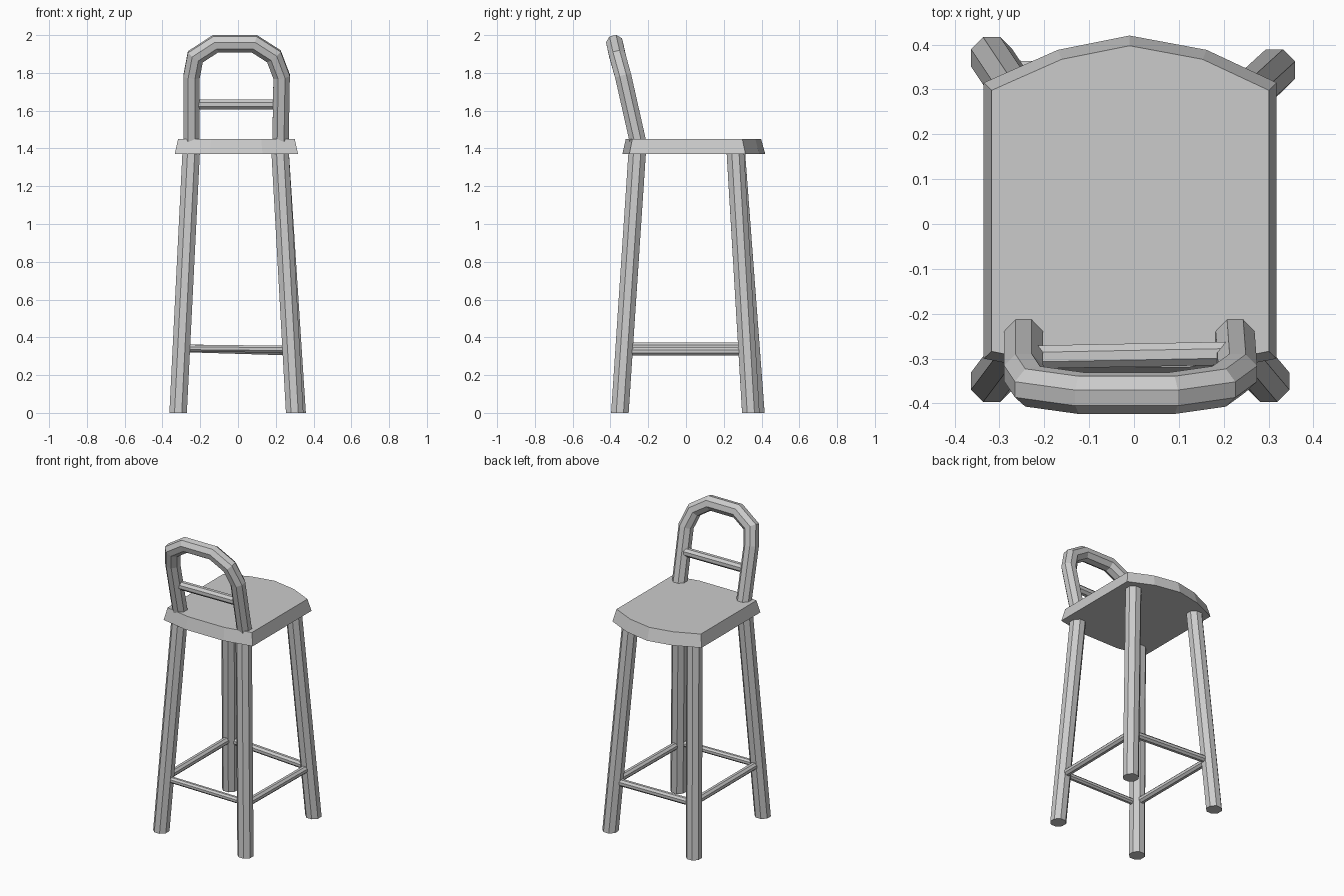
import bpy, bmesh, math
from mathutils import Vector

if "Cube" in bpy.data.objects:
    bpy.data.objects.remove(bpy.data.objects["Cube"])


def finish(name, bm):
    bmesh.ops.recalc_face_normals(bm, faces=bm.faces)
    me = bpy.data.meshes.new(name)
    bm.to_mesh(me)
    bm.free()
    ob = bpy.data.objects.new(name, me)
    bpy.context.collection.objects.link(ob)
    return ob


def loft(name, rings):
    bm = bmesh.new()
    vs = [[bm.verts.new(p) for p in r] for r in rings]
    n = len(vs[0])
    for a, b in zip(vs, vs[1:]):
        for i in range(n):
            j = (i + 1) % n
            bm.faces.new((a[i], a[j], b[j], b[i]))
    bm.faces.new(vs[0][::-1])
    bm.faces.new(vs[-1])
    return finish(name, bm)


def tube(name, path, radius, sides=8, flat_ends=False):
    """Mitred tube along a path; flat_ends cuts both ends horizontally."""
    pts = [Vector(p) for p in path]
    dirs = [(b - a).normalized() for a, b in zip(pts, pts[1:])]
    d = dirs[0]
    up = Vector((0, 1, 0)) if abs(d.z) > 0.7 else Vector((0, 0, 1))
    u = d.cross(up).normalized()
    v = d.cross(u)
    angles = [2 * math.pi * (i + 0.5) / sides for i in range(sides)]
    ring = [pts[0] + radius * (math.cos(a) * u + math.sin(a) * v) for a in angles]
    rings = []
    for k, p in enumerate(pts):
        seg = dirs[max(k - 1, 0)]
        n = seg + dirs[min(k, len(dirs) - 1)]
        if flat_ends and k in (0, len(pts) - 1):
            n = Vector((0, 0, 1))
        # slide the previous ring along the segment onto the mitre plane
        ring = [q + seg * ((p - q).dot(n) / seg.dot(n)) for q in ring]
        rings.append(ring)
    return loft(name, rings)


# Seat: bowed front and back edges, tapering towards the top
outline = [(-0.335, -0.30), (-0.15, -0.337), (0.13, -0.337), (0.318, -0.30),
           (0.318, 0.315), (0.162, 0.388), (-0.01, 0.42), (-0.17, 0.388), (-0.335, 0.315)]
loft("seat", [[(x * s - 0.008 * (1 - s), y * s, z) for x, y in outline]
              for s, z in ((1, 1.37), (0.946, 1.45))])

# Splayed legs: (foot, top)
legs = {
    "front_left": ((-0.317, -0.350, 0), (-0.247, -0.257, 1.40)),
    "front_right": ((0.300, -0.350, 0), (0.222, -0.257, 1.40)),
    "back_right": ((0.313, 0.343, 0), (0.222, 0.260, 1.40)),
    "back_left": ((-0.317, 0.370, 0), (-0.247, 0.265, 1.40)),
}
for key, path in legs.items():
    tube(key + "_leg", path, 0.05, flat_ends=True)


def on_leg(key, z):
    a, b = (Vector(p) for p in legs[key])
    return a.lerp(b, z / b.z)


# Foot rungs between neighbouring legs
for name, a, za, b, zb, r in (
        ("front_rung", "front_left", 0.343, "front_right", 0.337, 0.02),
        ("back_rung", "back_left", 0.343, "back_right", 0.325, 0.023),
        ("right_rung", "front_right", 0.325, "back_right", 0.325, 0.024),
        ("left_rung", "front_left", 0.350, "back_left", 0.350, 0.024)):
    tube(name, (on_leg(a, za), on_leg(b, zb)), r)

# Backrest hoop and its crossbar
tube("backrest_hoop", [(-0.246, -0.251, 1.42), (-0.246, -0.332, 1.78), (-0.226, -0.362, 1.885),
                       (-0.118, -0.377, 1.955), (0.085, -0.377, 1.955), (0.190, -0.362, 1.888),
                       (0.231, -0.332, 1.78), (0.225, -0.251, 1.42)], 0.047)
tube("backrest_crossbar", [(-0.24, -0.297, 1.632), (0.225, -0.288, 1.632)], 0.028)
